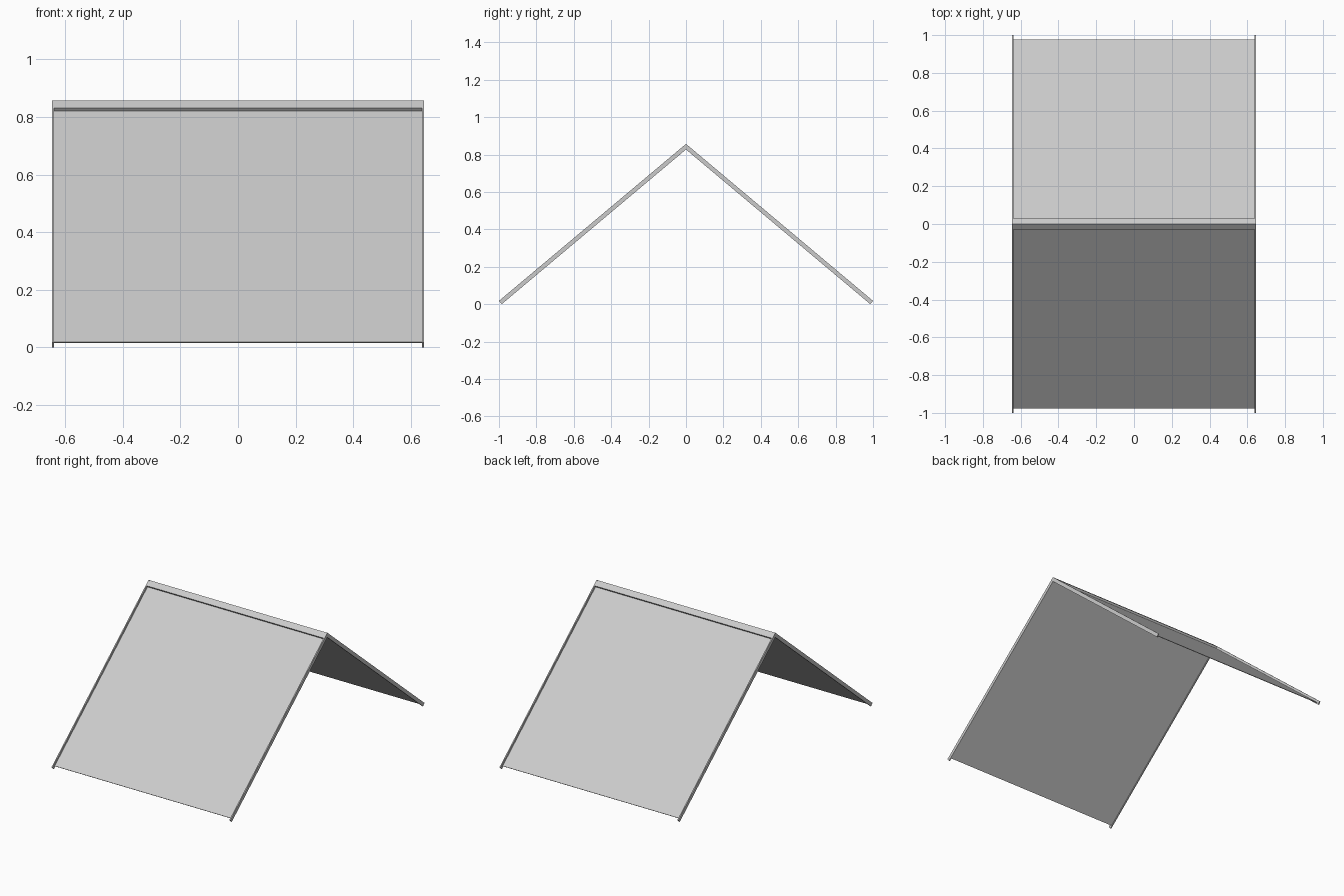
import bpy
from math import radians, sin, cos, tan

if "Cube" in bpy.data.objects:
    bpy.data.objects.remove(bpy.data.objects["Cube"])

ANGLE = radians(40)      # roof pitch
S, C, T = sin(ANGLE), cos(ANGLE), tan(ANGLE)
RAIL = 0.023             # rail depth, square to the slope
APEX = RAIL * C + T      # ridge height so the rail feet stand on z = 0
HALF_X = 0.645


def slope_points(y_end, depth_a, depth_b):
    """Chevron section between two depths, ends cut square to the slope."""
    z_end = APEX - y_end * T      # end point on the outer surface
    outer = (y_end - depth_a * S, z_end - depth_a * C)
    inner = (y_end - depth_b * S, z_end - depth_b * C)
    top, under = (0, APEX - depth_a / C), (0, APEX - depth_b / C)
    return [top, outer, inner, under]


def chevron(name, x0, x1, y_end, depth_a, depth_b):
    """Extrude the mirrored chevron section along x."""
    top, outer, inner, under = slope_points(y_end, depth_a, depth_b)
    ring = [top, outer, inner, under, (-inner[0], inner[1]), (-outer[0], outer[1])]
    n = len(ring)
    verts = [(x, y, z) for x in (x0, x1) for y, z in ring]
    faces = [(i, (i + 1) % n, n + (i + 1) % n, n + i) for i in range(n)]
    faces = [f[::-1] for f in faces]
    # End caps, one quad per slope
    for quad in ((0, 1, 2, 3), (0, 3, 4, 5)):
        faces.append(quad[::-1] if x0 > x1 else quad)
        faces[-1] = faces[-1][::-1]
        faces.append(tuple(n + i for i in quad))
    mesh = bpy.data.meshes.new(name)
    mesh.from_pydata(verts, [], faces)
    obj = bpy.data.objects.new(name, mesh)
    bpy.context.collection.objects.link(obj)
    # Consistent outward normals
    import bmesh
    bm = bmesh.new()
    bm.from_mesh(mesh)
    bmesh.ops.recalc_face_normals(bm, faces=bm.faces)
    bm.to_mesh(mesh)
    bm.free()
    return obj


# Thin sloping panels, recessed between the rails
chevron("roof_panels", -0.641, 0.641, 1 - 0.018 * C, 0.0143, 0.0185)

# Edge rails on both gable ends
for side, label in ((-1, "left"), (1, "right")):
    lo, hi = sorted((side * 0.638, side * HALF_X))
    chevron(label + "_edge_rail", lo, hi, 1.0, 0.0, RAIL)

# Ridge cap, flush with the top of the rails
chevron("ridge_cap", -0.639, 0.639, 0.03, 0.0002, 0.0165)
